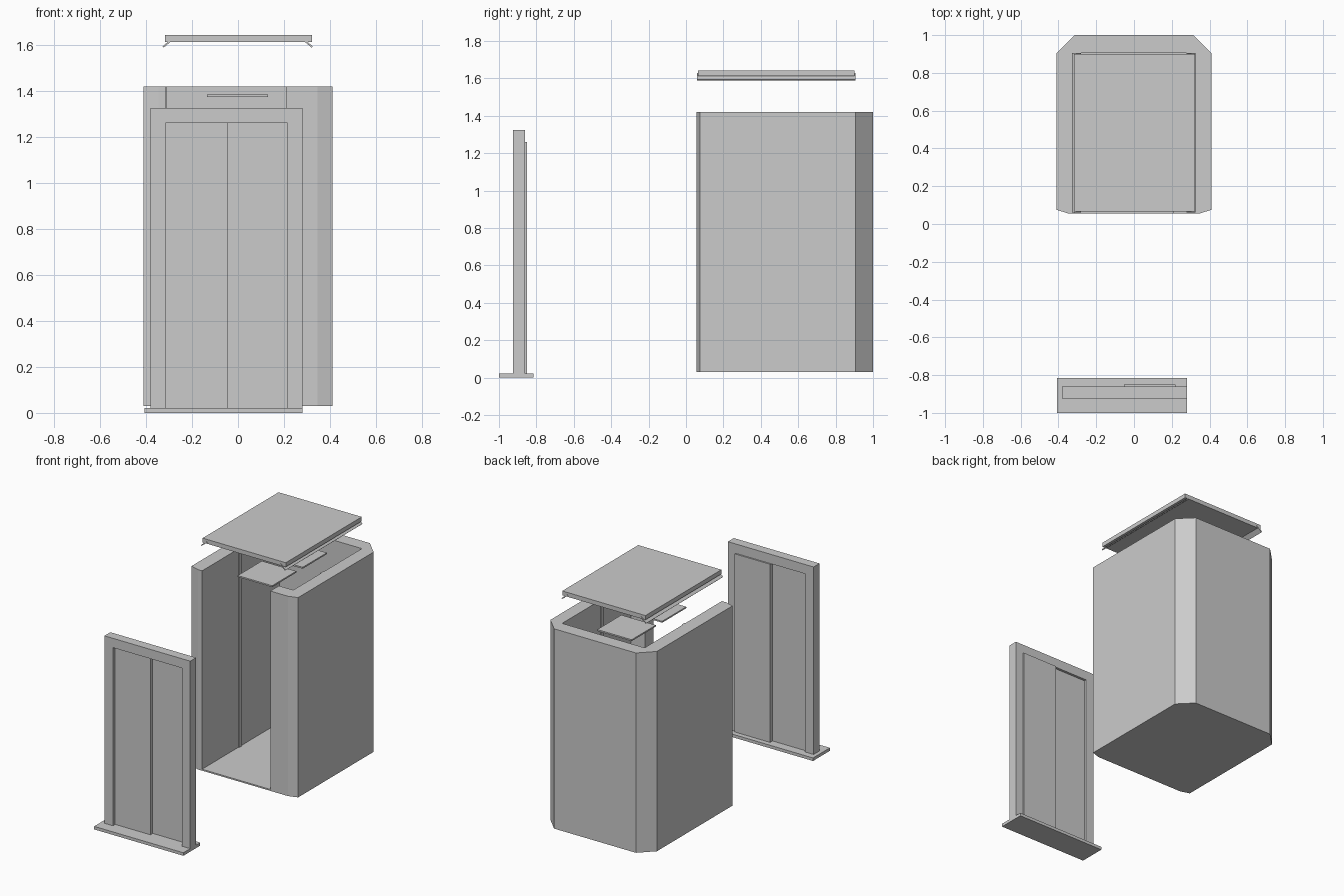
import bpy, bmesh

if "Cube" in bpy.data.objects:
    bpy.data.objects.remove(bpy.data.objects["Cube"])


def prism(name, pts, to3d, d0, d1):
    """Extrude a 2D outline between two depths; to3d maps (a, b, depth) to xyz."""
    bm = bmesh.new()
    lo = [bm.verts.new(to3d(a, b, d0)) for a, b in pts]
    hi = [bm.verts.new(to3d(a, b, d1)) for a, b in pts]
    bm.faces.new(lo)
    bm.faces.new(hi)
    n = len(pts)
    for i in range(n):
        j = (i + 1) % n
        bm.faces.new((lo[i], lo[j], hi[j], hi[i]))
    bmesh.ops.recalc_face_normals(bm, faces=bm.faces[:])
    mesh = bpy.data.meshes.new(name)
    bm.to_mesh(mesh)
    bm.free()
    obj = bpy.data.objects.new(name, mesh)
    bpy.context.collection.objects.link(obj)
    return obj


def plan(a, b, d):
    return (a, b, d)


def elevation(a, b, d):
    return (a, d, b)


def box(name, x0, x1, y0, y1, z0, z1):
    return prism(name, [(x0, y0), (x1, y0), (x1, y1), (x0, y1)], plan, z0, z1)


# Cab: thick chamfered walls with an open front, and a floor
outer = [(0.345, 0.055), (0.41, 0.075), (0.41, 0.905), (0.315, 1.0),
         (-0.315, 1.0), (-0.41, 0.905), (-0.41, 0.075), (-0.345, 0.055)]
inner = [(-0.315, 0.055), (-0.315, 0.905), (0.32, 0.905),
         (0.32, 0.15), (0.21, 0.15), (0.21, 0.055)]
prism("cab_walls", outer + inner, plan, 0.035, 1.42)
prism("cab_floor", outer, plan, 0.03, 0.04)

# Slim upright strips halfway along each side wall
box("wall_strip_left", -0.317, -0.309, 0.455, 0.485, 0.04, 1.42)
box("wall_strip_right", 0.314, 0.322, 0.455, 0.485, 0.04, 1.42)

# Two hanging light panels
for i, y in enumerate((0.19, 0.525)):
    box(f"light_panel_{i + 1}", -0.135, 0.13, y, y + 0.265, 1.374, 1.384)

# Raised ceiling slab with flared side lips
box("ceiling_slab", -0.318, 0.322, 0.065, 0.9, 1.613, 1.643)
lip = [(0.278, 1.624), (0.32, 1.589), (0.325, 1.594), (0.283, 1.629)]
prism("ceiling_lip_right", lip, elevation, 0.06, 0.905)
prism("ceiling_lip_left", [(-x - 0.003, z) for x, z in lip], elevation, 0.06, 0.905)

# Landing entrance: sill, frame and two sliding doors
box("door_sill", -0.407, 0.28, -1.0, -0.815, 0.0, 0.021)
prism("door_frame", [(-0.38, 0.02), (-0.38, 1.325), (0.28, 1.325), (0.28, 0.02),
                     (0.215, 0.02), (0.215, 1.26), (-0.315, 1.26), (-0.315, 0.02)],
      elevation, -0.925, -0.86)
box("door_panel_left", -0.315, -0.044, -0.9, -0.877, 0.02, 1.26)
box("door_panel_right", -0.052, 0.22, -0.874, -0.85, 0.02, 1.26)
